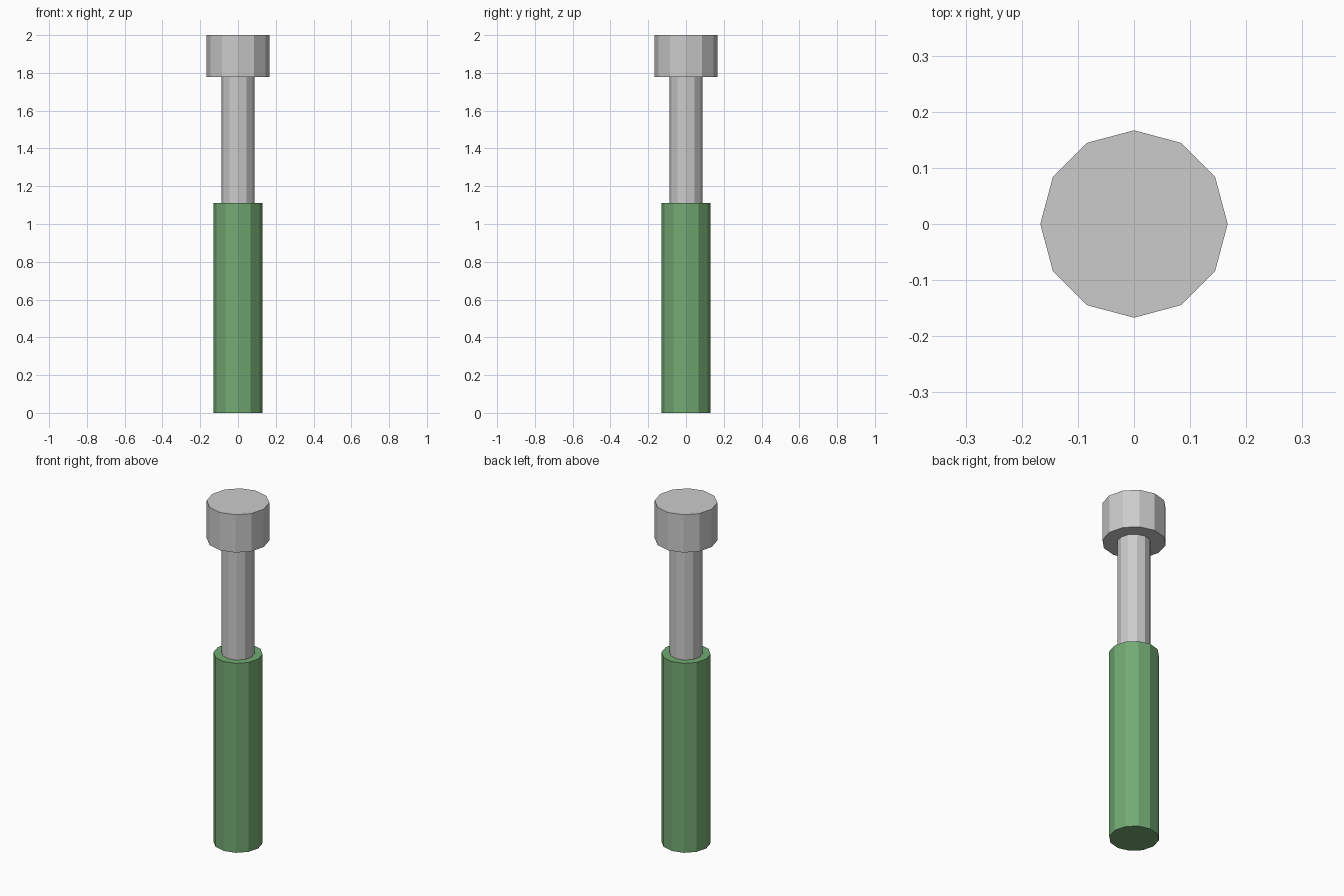
import bpy

if "Cube" in bpy.data.objects:
    bpy.data.objects.remove(bpy.data.objects["Cube"])

SIDES = 12


def material(name, color):
    mat = bpy.data.materials.new(name)
    mat.diffuse_color = color
    mat.use_nodes = True
    mat.node_tree.nodes["Principled BSDF"].inputs["Base Color"].default_value = mat.diffuse_color
    return mat


def cylinder(name, radius, z_bottom, z_top, mat=None):
    bpy.ops.mesh.primitive_cylinder_add(
        vertices=SIDES, radius=radius, depth=z_top - z_bottom,
        location=(0, 0, (z_bottom + z_top) / 2))
    obj = bpy.context.object
    obj.name = name
    if mat:
        obj.data.materials.append(mat)
    return obj


green = material("green_grip", (0.17, 0.40, 0.17, 1))

# Grip sleeve, rod and wide head stacked along one axis
cylinder("grip", 0.131, 0.0, 1.111, green)
cylinder("rod", 0.088, 1.111, 1.778)
cylinder("head", 0.167, 1.778, 2.0)
